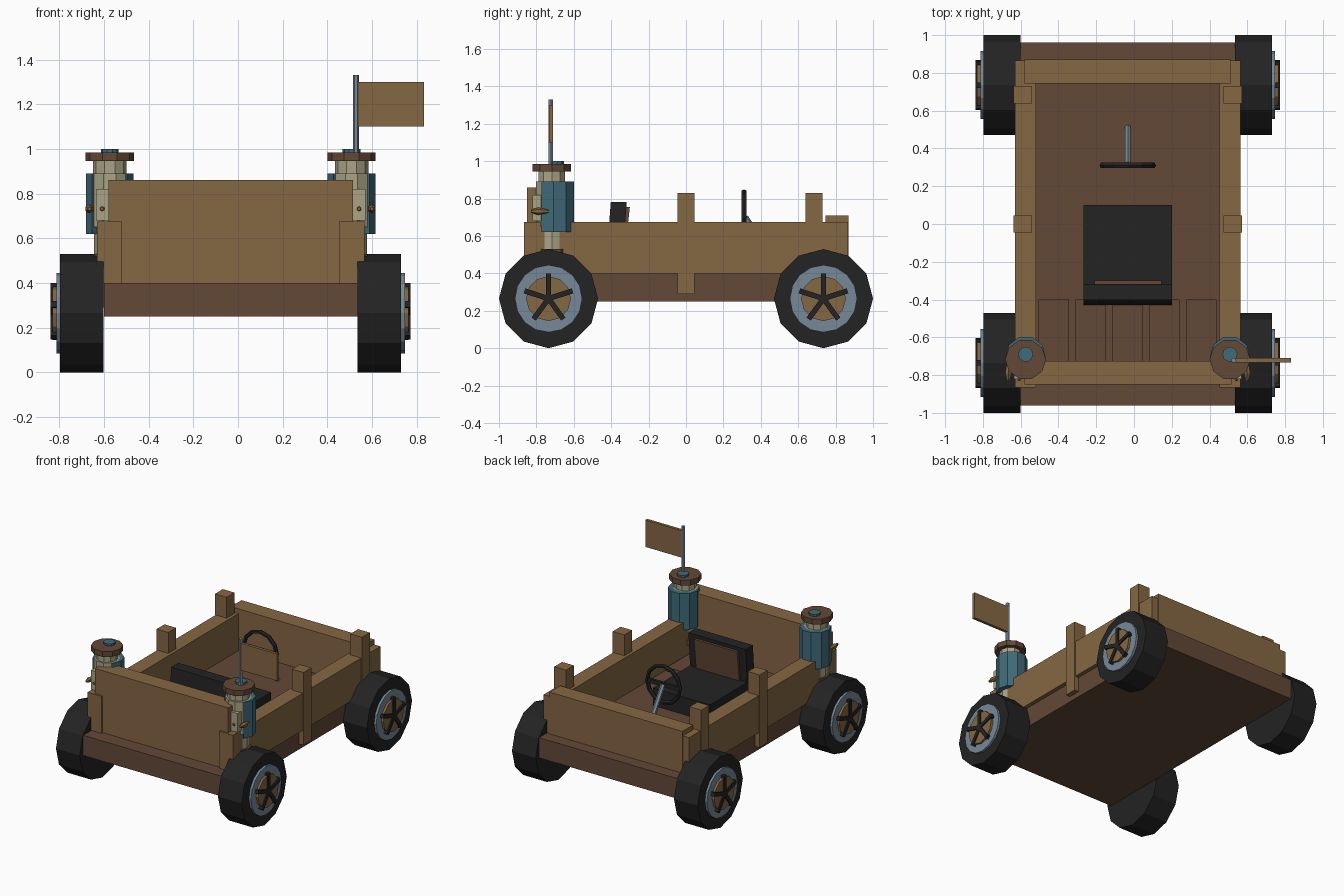
import bpy, math
from mathutils import Vector

if "Cube" in bpy.data.objects:
    bpy.data.objects.remove(bpy.data.objects["Cube"])

CX = -0.033  # centre line of the cart body


def mat(name, c):
    m = bpy.data.materials.new(name)
    m.diffuse_color = (*c, 1)
    m.use_nodes = True
    m.node_tree.nodes["Principled BSDF"].inputs["Base Color"].default_value = m.diffuse_color
    return m


TAN = mat("tan wood", (.235, .135, .056))
BROWN = mat("dark brown wood", (.125, .065, .038))
STEEL = mat("steel blue grey", (.18, .25, .31))
TEAL = mat("teal", (.05, .145, .195))
BEIGE = mat("beige", (.40, .37, .235))
BLACK = mat("black rubber", (.017, .017, .017))


def mesh(name, verts, faces, m):
    me = bpy.data.meshes.new(name)
    me.from_pydata(verts, [], faces)
    me.materials.append(m)
    o = bpy.data.objects.new(name, me)
    bpy.context.collection.objects.link(o)
    return o


def box(name, x0, x1, y0, y1, z0, z1, m, lean=0):
    # lean shifts the top face along y
    v = [(x, y + (lean if z == z1 else 0), z) for z in (z0, z1) for y in (y0, y1) for x in (x0, x1)]
    return mesh(name, v, [(0, 2, 3, 1), (4, 5, 7, 6), (0, 1, 5, 4),
                          (1, 3, 7, 5), (3, 2, 6, 7), (2, 0, 4, 6)], m)


def tube(name, a, b, r0, r1, n, m, turn=0.0):
    # closed n-sided cylinder or cone from a to b
    a, b = Vector(a), Vector(b)
    d = (b - a).normalized()
    u = Vector((0, 0, 1)) if abs(d.z) < .9 else Vector((1, 0, 0))
    u = (u - d * u.dot(d)).normalized()
    w = d.cross(u)
    v = []
    for p, r in ((a, r0), (b, r1)):
        for i in range(n):
            t = 2 * math.pi * i / n + turn
            v.append(p + (u * math.cos(t) + w * math.sin(t)) * r)
    f = [(i, (i + 1) % n, n + (i + 1) % n, n + i) for i in range(n)]
    f += [tuple(reversed(range(n))), tuple(range(n, 2 * n))]
    return mesh(name, v, f, m)


# Floor and walls
box("floor", -.60, .535, -.96, .96, .25, .40, BROWN)
box("front_board", -.58, .515, -.85, -.725, .40, .86, TAN)
box("back_board", -.58, .512, .745, .87, .40, .71, TAN)
for s, side in ((-1, "left"), (1, "right")):
    def span(a, b):
        return sorted((CX + s * a, CX + s * b))
    box(side + "_wall", *span(.485, .598), -.865, .865, .40, .675, TAN)
    for i, y in enumerate((0, .685)):
        box(f"{side}_post_{i}", *span(.508, .604), y - .046, y + .046, .29, .83, TAN)

# Floor planks behind the seat
for i in range(5):
    x = -.505 + i * .195
    box(f"plank_{i}", x, x + .162, -.725, -.40, .39, .43, BROWN)

# Wheels
for s, side in ((-1, "left"), (1, "right")):
    for y, end in ((-.735, "front"), (.735, "back")):
        n, z = f"{end}_{side}_", .265

        def disc(part, a, b, r, k, m):
            tube(n + part, (CX + s * a, y, z), (CX + s * b, y, z), r, r, k, m)
        disc("tyre", .568, .763, .265, 12, BLACK)
        disc("rim", .70, .780, .18, 16, STEEL)
        disc("hub", .70, .797, .12, 12, TAN)
        for k in range(5):
            t = 2 * math.pi * k / 5
            dy, dz = math.sin(t), math.cos(t)
            v = []
            for x in (CX + s * .778, CX + s * .806):
                for r, h in ((-.01, -.014), (-.01, .014), (.135, .014), (.135, -.014)):
                    v.append((x, y + dy * r + dz * h, z + dz * r - dy * h))
            f = [(0, 1, 2, 3), (7, 6, 5, 4)] + [(i, i + 4, (i + 1) % 4 + 4, (i + 1) % 4) for i in range(4)]
            if s > 0:
                f = [q[::-1] for q in f]
            mesh(n + f"spoke_{k}", v, [q[::-1] for q in f], BLACK)

# Corner canisters
for s, side in ((-1, "left"), (1, "right")):
    x, y = CX + s * .541, -.717
    n = side + "_canister_"
    for part, z0, z1, r, k, m in (("base", .49, .53, .085, 10, BROWN), ("body", .53, .65, .07, 10, BEIGE),
                                  ("middle", .65, .89, .088, 10, BEIGE), ("neck", .89, .945, .075, 10, BEIGE),
                                  ("lid", .945, .985, .108, 10, BROWN)):
        tube(n + part, (x, y, z0), (x, y, z1), r, r, k, m)
    tube(n + "cap", (x, -.69, .98), (x, -.69, 1.0), .04, .04, 10, TEAL)
    # teal shell wrapped round the back, open to the front
    v, a0 = [], math.radians(-42)
    for i in range(8):
        t = a0 + (math.pi - 2 * a0) * i / 7
        for r, z in ((.107, .62), (.107, .89), (.07, .89), (.07, .62)):
            v.append((x + r * math.cos(t), -.70 + r * math.sin(t), z))
    f = [(4 * i + j, 4 * i + 4 + j, 4 * i + 4 + (j + 1) % 4, 4 * i + (j + 1) % 4)
         for i in range(7) for j in range(4)]
    mesh(n + "shell", v, f + [(0, 1, 2, 3), (31, 30, 29, 28)], TEAL)
    # front plate and side spikes
    xs = sorted((CX + s * .48, CX + s * .603))
    box(n + "plate", *xs, -.82, -.775, .68, .82, BEIGE)
    for i, dx in enumerate((.575, .632)):
        px = CX + s * dx
        tube(n + f"spike_{i}", (px, -.79, .732), (px, -.71, .732), .02, .004, 6, TAN)
        tube(n + f"spike_tip_{i}", (px, -.83, .732), (px, -.79, .732), .008, .02, 6, TAN)

# Flag
tube("flag_pole", (.528, -.722, .98), (.528, -.722, 1.33), .014, .014, 6, STEEL)
box("flag", .535, .832, -.732, -.710, 1.10, 1.30, TAN)

# Seat
box("seat_cushion", -.268, .202, -.34, .10, .40, .53, BLACK)
box("seat_back", -.268, .202, -.43, -.345, .42, .782, BLACK, .028)
box("seat_panel", -.21, .145, -.35, -.325, .53, .755, BROWN, .025)

# Steering wheel and column
R, r, N, K = .135, .014, 12, 6
ring = []
for i in range(N):
    t = 2 * math.pi * i / N
    for j in range(K):
        p = 2 * math.pi * j / K
        q = R + r * math.cos(p)
        ring.append((CX + q * math.cos(t), .31 + r * 1.2 * math.sin(p), .70 + q * math.sin(t)))
mesh("steering_wheel", ring, [(i * K + j, i * K + (j + 1) % K, (i + 1) % N * K + (j + 1) % K, (i + 1) % N * K + j)
                              for i in range(N) for j in range(K)], BLACK)
box("steering_bar", CX - .13, CX + .13, .30, .32, .685, .715, BLACK)
tube("steering_column", (CX, .51, .40), (CX, .315, .70), .018, .018, 6, STEEL)

# Make every face point outwards
import bmesh
for o in bpy.data.objects:
    bm = bmesh.new()
    bm.from_mesh(o.data)
    bmesh.ops.recalc_face_normals(bm, faces=bm.faces)
    bm.to_mesh(o.data)
    bm.free()
